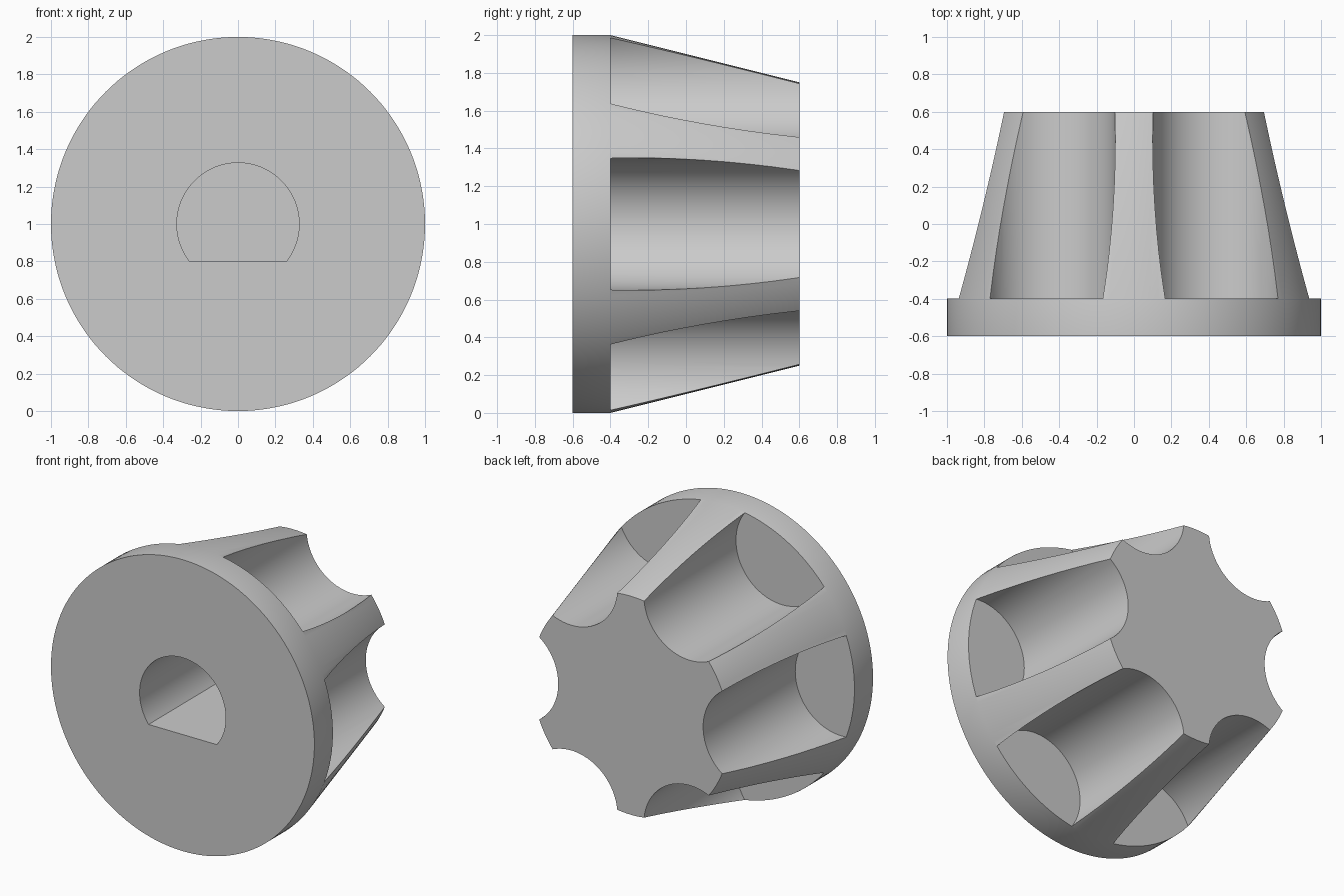
import bpy
import bmesh
from math import sin, cos, pi, radians, acos

cube = bpy.data.objects.get("Cube")
if cube:
    bpy.data.objects.remove(cube, do_unlink=True)

grey = bpy.data.materials.new("plain grey")
grey.use_nodes = True
grey.diffuse_color = (0.6, 0.6, 0.6, 1)
grey.node_tree.nodes["Principled BSDF"].inputs["Base Color"].default_value = (0.6, 0.6, 0.6, 1)

AXIS_Z = 1.0


def arc(radius, start, end, steps, cx=0, cz=0):
    """Points (x, z) along an arc."""
    return [(cx + radius * cos(start + (end - start) * i / steps),
             cz + radius * sin(start + (end - start) * i / steps))
            for i in range(steps + 1)]


def loft(name, sections):
    """Solid through (y, outline) sections along the y axis."""
    bm = bmesh.new()
    rings = [[bm.verts.new((x, y, z + AXIS_Z)) for x, z in outline]
             for y, outline in sections]
    for a, b in zip(rings, rings[1:]):
        for i in range(len(a)):
            j = (i + 1) % len(a)
            bm.faces.new((a[i], a[j], b[j], b[i]))
    bm.faces.new(rings[0])
    bm.faces.new(rings[-1])
    bmesh.ops.recalc_face_normals(bm, faces=bm.faces)
    mesh = bpy.data.meshes.new(name)
    bm.to_mesh(mesh)
    bm.free()
    mesh.materials.append(grey)
    obj = bpy.data.objects.new(name, mesh)
    bpy.context.collection.objects.link(obj)
    return obj


def cut(target, cutter):
    """Subtract the cutter, then discard it."""
    cutter.hide_render = True
    bpy.context.view_layer.objects.active = target
    mod = target.modifiers.new("cut", "BOOLEAN")
    mod.operation = "DIFFERENCE"
    mod.solver = "EXACT"
    mod.object = cutter
    bpy.ops.object.modifier_apply(modifier=mod.name)
    bpy.data.objects.remove(cutter, do_unlink=True)


def circle(radius, steps=144, cx=0, cz=0):
    return arc(radius, 0, 2 * pi, steps, cx, cz)[:-1]


# Knob: flange disc continuing into a tapered grip
knob = loft("knob", [(-0.6, circle(1)), (-0.4, circle(1)), (0.6, circle(0.75))])

# Six round finger flutes around the grip
for k in range(6):
    a = radians(60 * k)
    outline = circle(0.35, 72, 0.9 * cos(a), 0.9 * sin(a))
    cut(knob, loft("flute_cutter", [(-0.399, outline), (0.8, outline)]))

# Blind D-shaped shaft bore with its flat at the bottom
half = pi - acos(0.2 / 0.327)
bore = arc(0.327, pi / 2 - half, pi / 2 + half, 72)
cut(knob, loft("bore_cutter", [(-0.8, bore), (0.4, bore)]))

# Smooth round walls, crisp rims
bpy.ops.object.select_all(action="DESELECT")
knob.select_set(True)
bpy.context.view_layer.objects.active = knob
bpy.ops.object.shade_smooth_by_angle(angle=radians(30))
